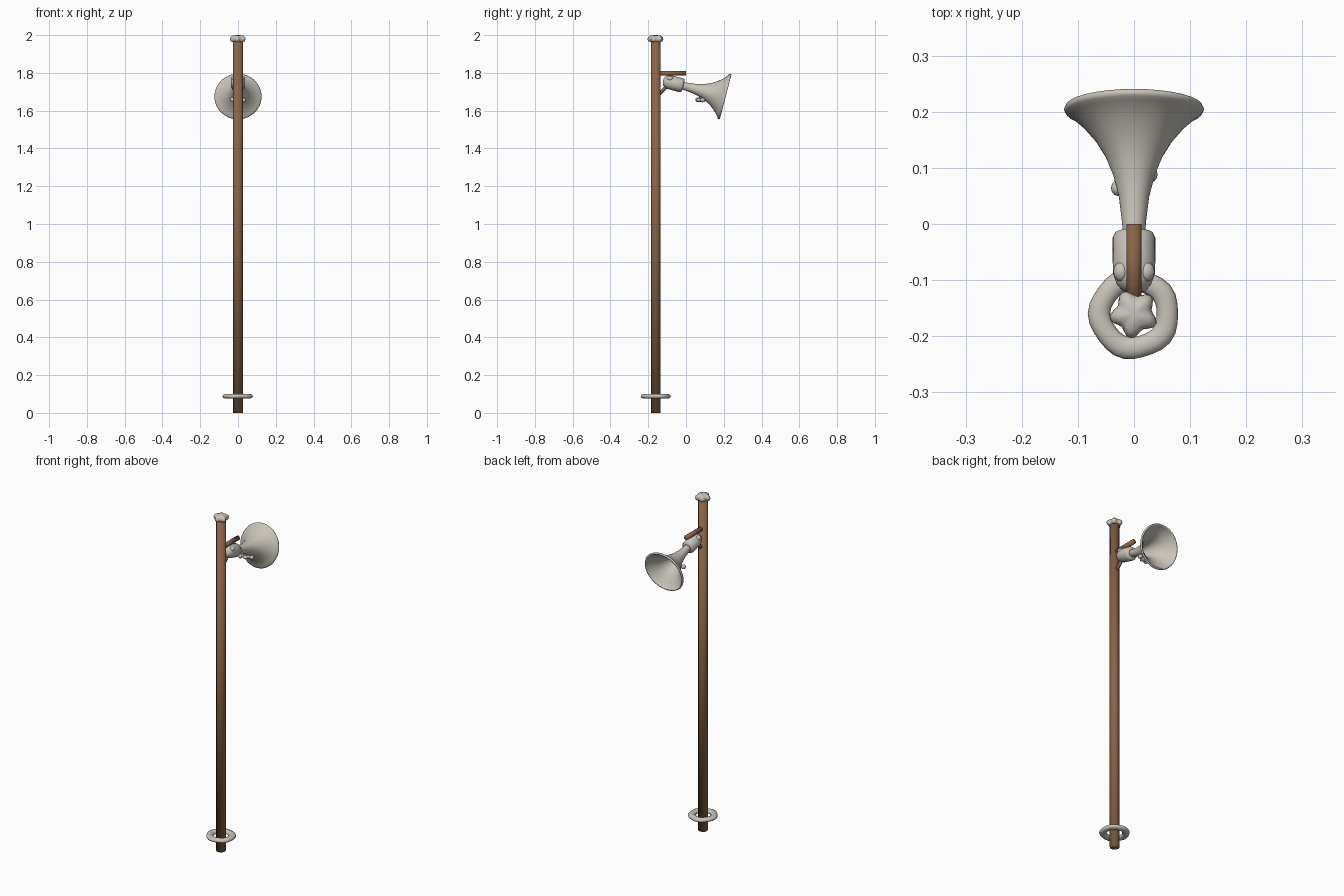
import bpy, bmesh, math
from mathutils import Vector, Matrix

if "Cube" in bpy.data.objects:
    bpy.data.objects.remove(bpy.data.objects["Cube"])


def material(name, rgb):
    m = bpy.data.materials.new(name)
    m.diffuse_color = (*rgb, 1)
    m.use_nodes = True
    m.node_tree.nodes["Principled BSDF"].inputs["Base Color"].default_value = m.diffuse_color
    return m


WOOD = material("brown wood", (0.25, 0.13, 0.062))
GREY = material("warm grey metal", (0.58, 0.55, 0.49))


def finish(bm, name, mat):
    bmesh.ops.remove_doubles(bm, verts=bm.verts, dist=1e-5)
    bmesh.ops.recalc_face_normals(bm, faces=bm.faces)
    me = bpy.data.meshes.new(name)
    for f in bm.faces:
        f.smooth = True
    bm.to_mesh(me)
    bm.free()
    me.materials.append(mat)
    ob = bpy.data.objects.new(name, me)
    bpy.context.collection.objects.link(ob)
    return ob


def lathe(name, mat, profile, origin, axis, sides=24, closed=False, shape=None):
    """Revolve (distance, radius) points around an axis."""
    frame = Matrix.Translation(origin) @ Vector(axis).to_track_quat('Z', 'Y').to_matrix().to_4x4()
    bm = bmesh.new()
    rings = []
    for t, r in profile:
        ring = []
        for i in range(sides):
            a = 2 * math.pi * i / sides
            k = r * (shape(a) if shape else 1)
            ring.append(bm.verts.new(frame @ Vector((k * math.cos(a), k * math.sin(a), t))))
        rings.append(ring)
    pairs = list(zip(rings, rings[1:]))
    if closed:
        pairs.append((rings[-1], rings[0]))
    for p, q in pairs:
        for i in range(sides):
            j = (i + 1) % sides
            bm.faces.new((p[i], p[j], q[j], q[i]))
    if not closed:
        bm.faces.new(rings[0])
        bm.faces.new(rings[-1])
    return finish(bm, name, mat)


def rod(name, mat, a, b, r, sides=10):
    a, b = Vector(a), Vector(b)
    return lathe(name, mat, [(0, r), ((b - a).length, r)], a, b - a, sides)


def knob(name, mat, at, size):
    bm = bmesh.new()
    bmesh.ops.create_uvsphere(bm, u_segments=12, v_segments=8, radius=1)
    bmesh.ops.transform(bm, verts=bm.verts,
                        matrix=Matrix.Translation(at) @ Matrix.Diagonal((*size, 1)))
    return finish(bm, name, mat)


PY = -0.16
UP = (0, 0, 1)

# Wooden pole, arm and brace
rod("pole", WOOD, (0, PY, 0), (0, PY, 1.975), 0.026, 12)
rod("arm", WOOD, (0, PY, 1.798), (0, 0, 1.798), 0.0135)
rod("brace", WOOD, (0, -0.15, 1.68), (0, -0.085, 1.745), 0.01)

# Star-lobed cap on the pole
lathe("pole_cap", GREY,
      [(-0.018, 0.025), (-0.015, 0.034), (-0.004, 0.038), (0.006, 0.036), (0.015, 0.026), (0.018, 0.008)],
      (0, PY, 1.982), UP, 30,
      shape=lambda a: 1 + 0.16 * math.cos(5 * (a - math.radians(82))))

# Flattened, slightly uneven ring near the foot
section = [(0.013 * math.sin(2 * math.pi * k / 10), 0.061 + 0.0195 * math.cos(2 * math.pi * k / 10))
           for k in range(10)]
lathe("foot_ring", GREY, section, (0, PY, 0.088), UP, 28, closed=True,
      shape=lambda a: 1 + 0.025 * math.cos(5 * a))

# Tilted horn: flared bell with rolled rim, and driver behind it
H0 = (0, 0, 1.728)
AX = (0, 0.968, -0.252)
outer = [(-0.03, 0.02), (0, 0.021), (0.05, 0.027), (0.09, 0.037), (0.125, 0.051),
         (0.155, 0.069), (0.18, 0.09), (0.2, 0.112)]
rim = [(0.205, 0.121), (0.211, 0.125), (0.217, 0.122), (0.217, 0.116), (0.21, 0.113)]
inner = [(t, r - 0.006) for t, r in reversed(outer[1:])]
lathe("horn_bell", GREY, outer + rim + inner, H0, AX, 32)
lathe("horn_driver", GREY,
      [(-0.125, 0.008), (-0.121, 0.022), (-0.11, 0.031), (-0.092, 0.037), (-0.07, 0.038),
       (-0.025, 0.038), (-0.017, 0.034), (-0.014, 0.022)], H0, AX, 20)

# Clamp lobes where the driver meets the arm
for s in (-1, 1):
    knob("clamp_lobe", GREY, (s * 0.022, -0.085, 1.77), (0.015, 0.018, 0.014))

# Wing bolt under the horn
rod("bolt_stem", GREY, (0, 0.075, 1.655), (0, 0.078, 1.69), 0.008)
rod("bolt_bar", GREY, (-0.03, 0.065, 1.658), (0.03, 0.087, 1.656), 0.008)
knob("bolt_wing_left", GREY, (-0.029, 0.064, 1.658), (0.012, 0.014, 0.013))
knob("bolt_wing_right", GREY, (0.03, 0.088, 1.656), (0.012, 0.014, 0.012))
knob("bolt_head", GREY, (0, 0.076, 1.656), (0.015, 0.022, 0.011))
